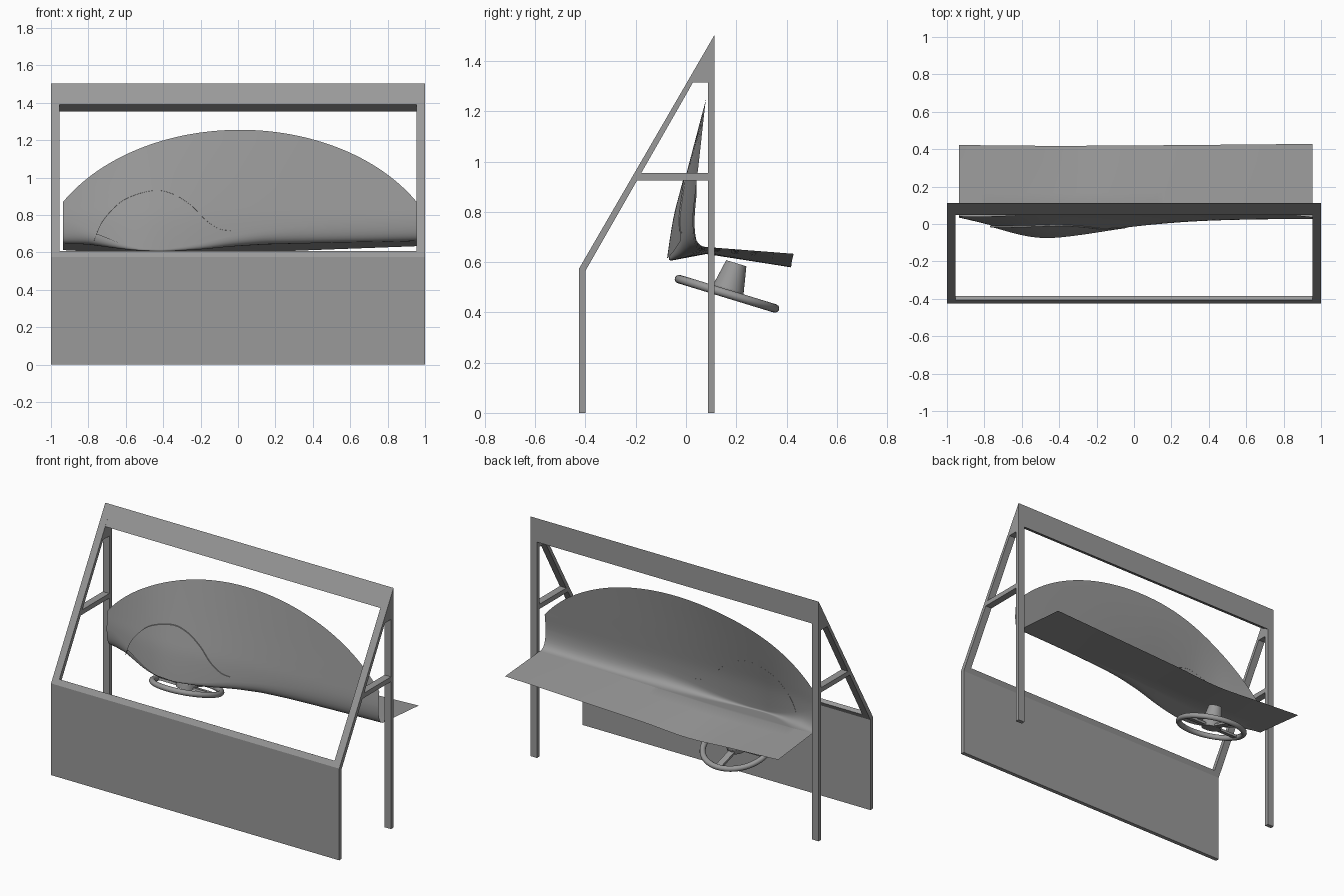
import bpy, bmesh, math
from mathutils import Matrix, Vector

if "Cube" in bpy.data.objects:
    bpy.data.objects.remove(bpy.data.objects["Cube"])

grey = bpy.data.materials.new("dark_grey")
grey.diffuse_color = (.32, .32, .32, 1)
grey.use_nodes = True
grey.node_tree.nodes["Principled BSDF"].inputs["Base Color"].default_value = grey.diffuse_color


def link(name, bm, smooth=None):
    me = bpy.data.meshes.new(name)
    bmesh.ops.recalc_face_normals(bm, faces=bm.faces)
    bm.to_mesh(me)
    bm.free()
    me.materials.append(grey)
    ob = bpy.data.objects.new(name, me)
    bpy.context.collection.objects.link(ob)
    if smooth:
        bpy.ops.object.select_all(action='DESELECT')
        ob.select_set(True)
        bpy.context.view_layer.objects.active = ob
        bpy.ops.object.shade_smooth_by_angle(angle=math.radians(smooth))
    return ob


def extrude_x(name, profile, x0, x1):
    """Solid from a (y, z) profile between two x positions."""
    bm = bmesh.new()
    f = bm.faces.new([bm.verts.new((x0, y, z)) for y, z in profile])
    r = bmesh.ops.extrude_face_region(bm, geom=[f])
    vs = [v for v in r['geom'] if isinstance(v, bmesh.types.BMVert)]
    bmesh.ops.translate(bm, verts=vs, vec=(x1 - x0, 0, 0))
    bm.faces.new([v for v in f.verts]) if not f.is_valid else None
    return link(name, bm)


def curve(pts):
    """Smooth interpolation through (x, value) points."""
    n = len(pts)

    def slope(i):
        a, b = pts[max(i - 1, 0)], pts[min(i + 1, n - 1)]
        return (b[1] - a[1]) / (b[0] - a[0])

    def f(x):
        x = min(max(x, pts[0][0]), pts[-1][0])
        i = max(k for k in range(n - 1) if pts[k][0] <= x)
        (xa, va), (xb, vb) = pts[i], pts[i + 1]
        h = xb - xa
        t = (x - xa) / h
        return (va * (1 + 2 * t) * (1 - t) ** 2 + slope(i) * h * t * (1 - t) ** 2
                + vb * t * t * (3 - 2 * t) + slope(i + 1) * h * t * t * (t - 1))
    return f


def loft(name, rows, smooth):
    bm = bmesh.new()
    g = [[bm.verts.new(p) for p in row] for row in rows]
    for a, b in zip(g, g[1:]):
        for i in range(len(a) - 1):
            bm.faces.new((a[i], a[i + 1], b[i + 1], b[i]))
    return link(name, bm, smooth)


# Stand: two side frames with cross bars
side = [(-.425, 0), (-.425, .575), (.113, 1.503), (.113, 0), (.088, 0),
        (.088, 1.315), (.028, 1.315), (-.4, .565), (-.4, 0)]
bar = [(-.19, .955), (.1, .955), (.1, .925), (-.204, .925)]
for s, tag in ((-1, "left"), (1, "right")):
    extrude_x(tag + "_side_frame", side, s, s * .955)
    extrude_x(tag + "_cross_bar", bar, s, s * .955)

# Front panel and top beam, both cut square to the slope
extrude_x("front_panel", [(-.425, 0), (-.425, .575), (-.407, .606), (-.384, .593),
                          (-.4, .565), (-.4, 0)], -1, 1)
extrude_x("top_beam", [(.113, 1.503), (.048, 1.39), (.113, 1.354)], -1, 1)

# Dashboard sheet: guide curves along x
lip_y = curve([(-.935, .035), (-.75, -.015), (-.6, -.055), (-.47, -.07), (-.3, -.058),
               (0, -.018), (.3, .01), (.6, .022), (.955, .026)])
lip_z = curve([(-.935, .645), (-.7, .62), (-.45, .605), (-.2, .61), (0, .625),
               (.5, .645), (.955, .662)])
back_z = curve([(-.935, .612), (-.6, .594), (-.3, .579), (0, .596), (.955, .633)])
back_y = curve([(-.935, .422), (-.35, .418), (.955, .428)])
shelf_z = curve([(-.935, .648), (-.4, .632), (.2, .645), (.955, .66)])
wall_y = curve([(.6, .022), (.7, .022), (.79, .025), (.87, .034), (1.0, .05), (1.26, .081)])


def bulge(x):
    return lip_y(x) - wall_y(lip_z(x))


def wall(x, z):
    return wall_y(z) + bulge(x) * max(0, (1.25 - z) / (1.25 - lip_z(x)))


def wall_start(x):
    return lip_z(x) + .012 + .1 * (1 - min(1, max(0, -bulge(x) / .09)))


rows = []
for i in range(97):
    x = -.935 + 1.89 * i / 96
    xc = (x - .01) / 1.1
    z_top = 1.255 - .789 * (1 - math.sqrt(1 - xc * xc))
    shelf = Vector((.08, shelf_z(x)))
    back = Vector((back_y(x), back_z(x)))
    lip = Vector((lip_y(x), lip_z(x)))
    z0 = wall_start(x)
    up = Vector((wall(x, z0), z0))
    r = z0 - lip.y
    near = lip + (shelf - lip) * min(1, r / (shelf - lip).length)
    sec = [back.lerp(shelf, k / 4) for k in range(5)]
    sec += [shelf.lerp(near, k / 4) for k in range(1, 4)]
    for k in range(9):
        t = k / 8
        sec.append(near * (1 - t) ** 2 + lip * 2 * t * (1 - t) + up * t * t)
    for k in range(1, 17):
        z = z0 + (z_top - z0) * k / 16
        sec.append(Vector((wall(x, z), z)))
    rows.append([(x, p.x, p.y) for p in sec])
loft("dashboard_windscreen", rows, 50)

# Instrument cowl, a slightly raised skin over the bulge with a thin edge
arc = curve([(-.77, .66), (-.74, .74), (-.68, .82), (-.6, .885), (-.45, .93), (-.35, .912),
             (-.25, .85), (-.17, .77), (-.1, .725), (-.04, .715)])
rows = []
for i in range(61):
    x = -.77 + .73 * i / 60
    z0 = min(wall_start(x), arc(x) - .002)
    lift = .009 - .006 * i / 60
    zs = [z0 + (arc(x) - z0) * k / 10 for k in range(11)]
    row = [(x, wall(x, z) - lift, z) for z in zs]
    row.append((x, wall(x, zs[-1]) + .001, zs[-1] + .001))
    rows.append(row)
rows.insert(0, [(x - .001, y + .01, z) for x, y, z in rows[0]])
loft("instrument_cowl", rows, 50)

# Steering wheel: rim, spokes, hub and column boot
place = Matrix.Translation((-.47, .163, .474)) @ Matrix.Rotation(math.radians(-17), 4, 'X')
bm = bmesh.new()
R, r, N, M = .2, .017, 48, 12
ring = [[bm.verts.new(((R + r * math.cos(b)) * math.cos(a), (R + r * math.cos(b)) * math.sin(a),
                       r * math.sin(b)))
         for b in (2 * math.pi * j / M for j in range(M))]
        for a in (2 * math.pi * i / N for i in range(N))]
for i in range(N):
    for j in range(M):
        a, b = ring[i], ring[(i + 1) % N]
        bm.faces.new((a[j], b[j], b[(j + 1) % M], a[(j + 1) % M]))
bm.transform(place)
link("steering_rim", bm, 40)

for n, ang in enumerate((0, 90, 180)):
    bm = bmesh.new()
    bmesh.ops.create_cube(bm, size=1, matrix=place @ Matrix.Rotation(math.radians(ang), 4, 'Z')
                          @ Matrix.Translation((.12, 0, 0)) @ Matrix.Diagonal((.15, .04, .014, 1)))
    link("steering_spoke_%d" % (n + 1), bm)

for name, r1, r2, z0, z1 in (("steering_hub", .06, .063, -.01, .022),
                             ("column_boot", .063, .042, .02, .127)):
    bm = bmesh.new()
    bmesh.ops.create_cone(bm, cap_ends=True, segments=32, radius1=r1, radius2=r2, depth=z1 - z0,
                          matrix=place @ Matrix.Translation((0, 0, (z0 + z1) / 2)))
    link(name, bm, 40)
